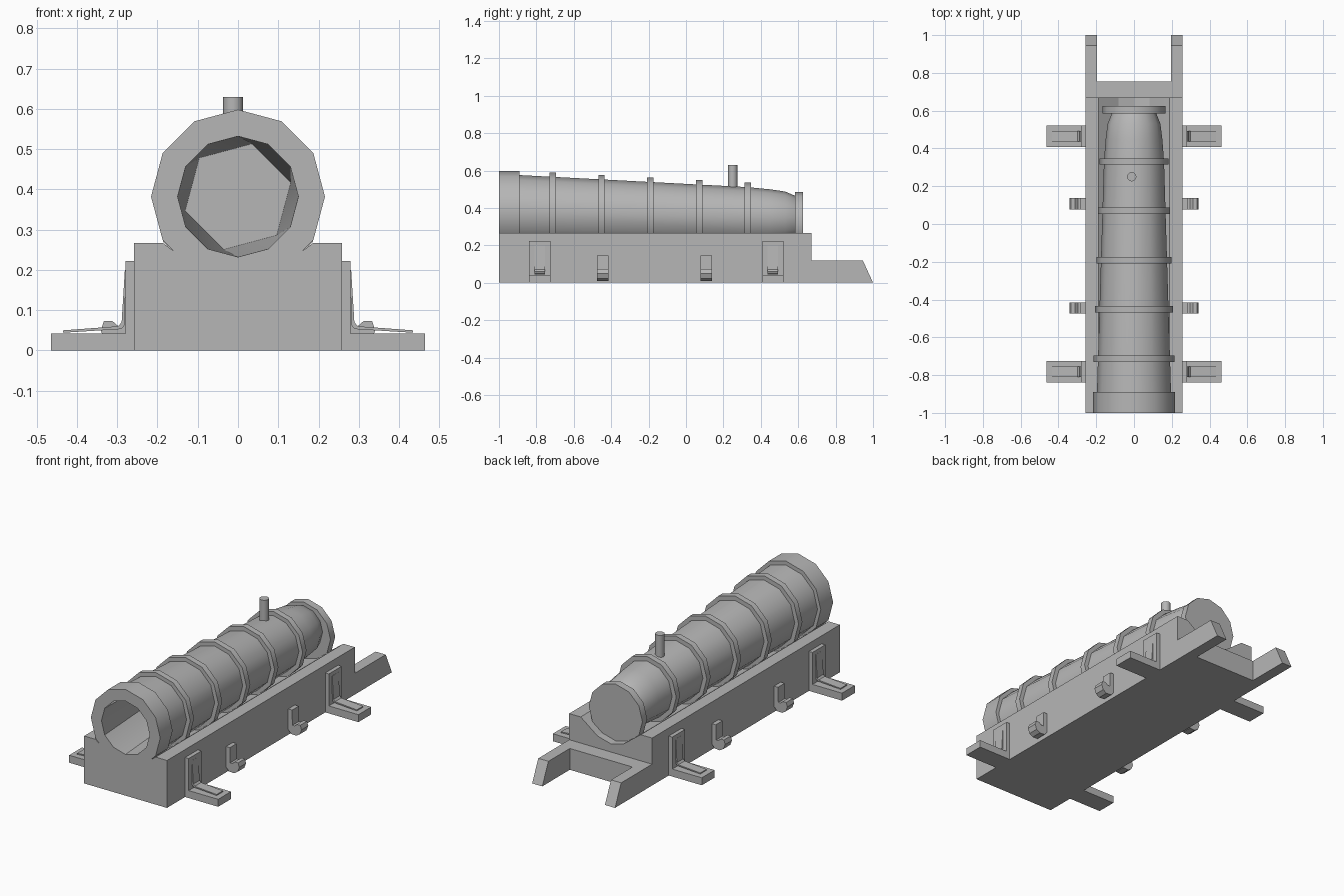
import bpy, bmesh
from math import sin, cos, pi, radians

SIDES = 12
cube = bpy.data.objects.get("Cube")
if cube:
    bpy.data.objects.remove(cube, do_unlink=True)

grey = bpy.data.materials.new("plain grey")
grey.use_nodes = True
colour = (0.47, 0.47, 0.47, 1)
grey.diffuse_color = colour
grey.node_tree.nodes["Principled BSDF"].inputs["Base Color"].default_value = colour


def finish(name, bm, smooth=False):
    bmesh.ops.recalc_face_normals(bm, faces=bm.faces)
    mesh = bpy.data.meshes.new(name)
    bm.to_mesh(mesh)
    bm.free()
    mesh.materials.append(grey)
    ob = bpy.data.objects.new(name, mesh)
    bpy.context.collection.objects.link(ob)
    if smooth:
        bpy.ops.object.select_all(action='DESELECT')
        ob.select_set(True)
        bpy.context.view_layer.objects.active = ob
        bpy.ops.object.shade_smooth_by_angle(angle=radians(32))
    return ob


def circle(y, r, z):
    return [(r * sin(2 * pi * i / SIDES), y, z + r * cos(2 * pi * i / SIDES)) for i in range(SIDES)]


def loft(name, rings, closed=False):
    """Skin a row of rings; closed joins the last ring to the first."""
    bm = bmesh.new()
    rows = [[bm.verts.new(p) for p in ring] for ring in rings]
    pairs = list(zip(rows, rows[1:]))
    if closed:
        pairs.append((rows[-1], rows[0]))
    else:
        bm.faces.new(rows[0])
        bm.faces.new(rows[-1])
    for a, b in pairs:
        for i in range(SIDES):
            j = (i + 1) % SIDES
            bm.faces.new((a[i], a[j], b[j], b[i]))
    return finish(name, bm, True)


def prism(name, points, axis, lo, hi):
    """Extrude an outline along 'y' (points x,z) or 'x' (points y,z)."""
    bm = bmesh.new()
    place = (lambda p, d: (p[0], d, p[1])) if axis == 'y' else (lambda p, d: (d, p[0], p[1]))
    a = [bm.verts.new(place(p, lo)) for p in points]
    b = [bm.verts.new(place(p, hi)) for p in points]
    bm.faces.new(a)
    bm.faces.new(b)
    for i in range(len(a)):
        j = (i + 1) % len(a)
        bm.faces.new((a[i], a[j], b[j], b[i]))
    return finish(name, bm)


def axis_z(y):
    return 0.382 - 0.0225 * (y + 1)


# Barrel: six-sided bore end, bore, muzzle, tapering body
def bore_point(i):
    a = radians(15 + 30 * i)
    r = 0.136 if i % 2 == 0 else 0.136 * cos(pi / 6)
    return (r * sin(a), -0.3, 0.382 + r * cos(a))


sections = [(-1, 0.15, 0.382), (-1, 0.216, 0.382), (-0.89, 0.216, 0.382)]
sections += [(y, r, axis_z(y)) for y, r in
             ((-0.89, 0.196), (0.33, 0.159), (0.45, 0.15), (0.53, 0.14), (0.58, 0.12), (0.6, 0.11))]
loft("barrel", [[bore_point(i) for i in range(SIDES)]] + [circle(*s) for s in sections])

# Reinforcing bands
for n in range(5):
    y = -0.713 + 0.261 * n
    r, z = 0.214 - 0.0077 * n, axis_z(y)
    loft(f"barrel_band_{n + 1}", [circle(y - 0.017, r - 0.03, z), circle(y - 0.017, r, z),
                                 circle(y + 0.017, r, z), circle(y + 0.017, r - 0.03, z)], True)

# Breech disc and fuse pin
loft("breech_disc", [circle(0.584, 0.167, 0.318), circle(0.626, 0.167, 0.318)])
bm = bmesh.new()
bmesh.ops.create_cone(bm, cap_ends=True, segments=SIDES, radius1=0.025, radius2=0.025, depth=0.15)
bmesh.ops.translate(bm, verts=bm.verts, vec=(-0.012, 0.25, 0.555))
finish("fuse_pin", bm, True)

# Cradle with trough
trough = [(0.187, 0.267), (0.16, 0.247), (0.082, 0.188)]
outline = [(-0.258, 0), (0.258, 0), (0.258, 0.267)] + trough + [(0, 0.166)]
outline += [(-x, z) for x, z in reversed(trough)] + [(-0.258, 0.267)]
prism("cradle", outline, 'y', -1, 0.67)
prism("rear_step", [(0.67, 0), (0.755, 0), (0.755, 0.12), (0.67, 0.12)], 'x', -0.258, 0.258)

# Side fittings, mirrored
for side, s in (("left", 1), ("right", -1)):
    def fitting(name, points, y, half):
        prism(f"{side}_{name}", [(s * x, z) for x, z in points], 'y', y - half, y + half)

    prism(f"{side}_tail_rail", [(0.755, 0), (1, 0), (0.945, 0.12), (0.755, 0.12)],
          'x', *sorted((s * 0.195, s * 0.258)))
    for place, y in (("front", -0.782), ("rear", 0.465)):
        fitting(f"{place}_bracket", [(0.258, 0), (0.464, 0), (0.464, 0.042), (0.28, 0.042),
                                     (0.28, 0.222), (0.258, 0.222)], y, 0.057)
        fitting(f"{place}_bracket_strip", [(0.278, 0.2), (0.281, 0.2), (0.289, 0.07), (0.298, 0.06),
                                           (0.434, 0.05), (0.434, 0.044), (0.29, 0.053),
                                           (0.282, 0.062)], y, 0.028)
    for place, y in (("front", -0.445), ("rear", 0.108)):
        fitting(f"{place}_hook", [(0.258, 0.145), (0.282, 0.145), (0.284, 0.06), (0.297, 0.06),
                                  (0.312, 0.073), (0.333, 0.073), (0.341, 0.05), (0.33, 0.022),
                                  (0.308, 0.008), (0.275, 0.01), (0.258, 0.03)], y, 0.03)
